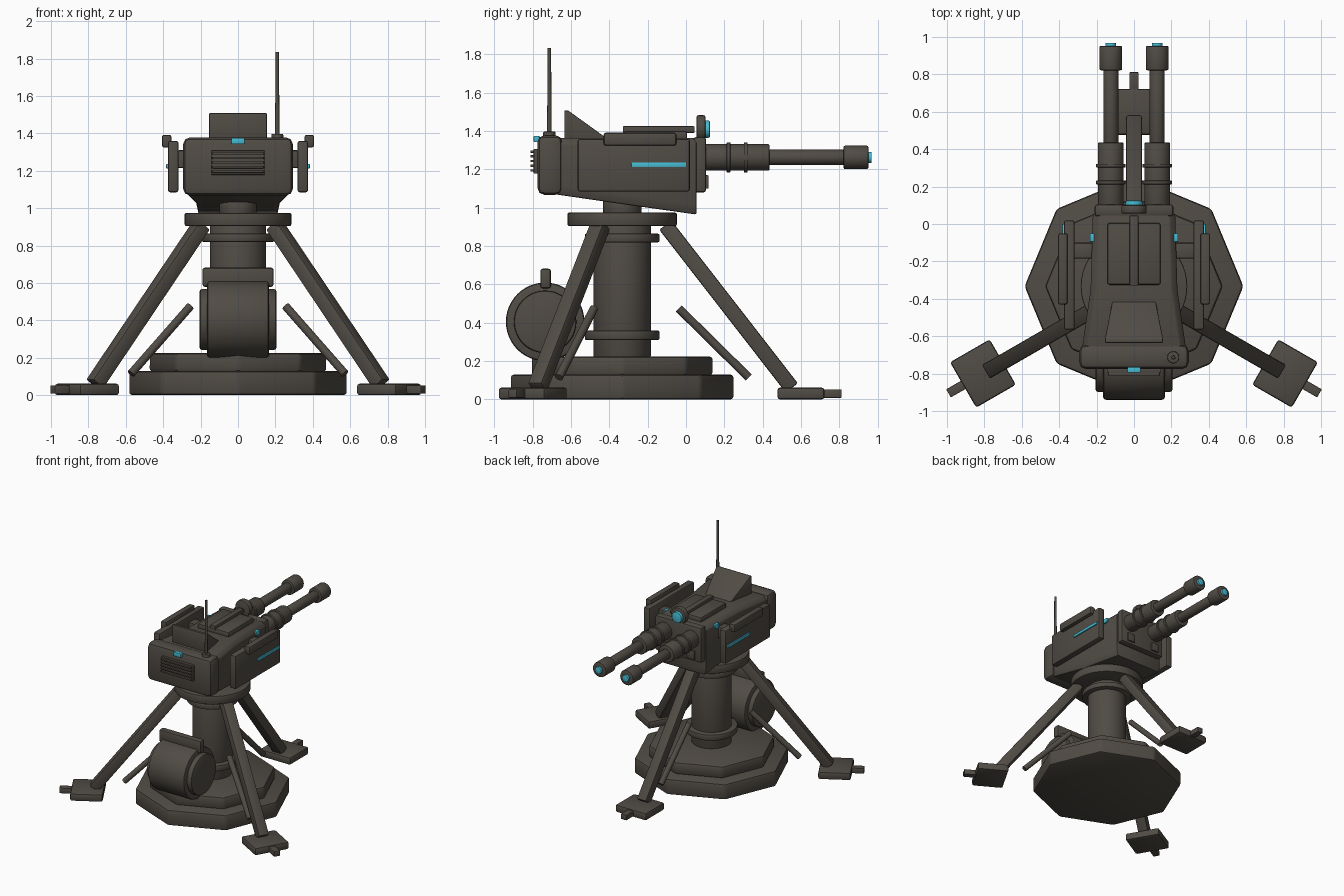
import bpy, bmesh, math
from mathutils import Vector, Matrix

if "Cube" in bpy.data.objects:
    bpy.data.objects.remove(bpy.data.objects["Cube"])


def material(name, col):
    m = bpy.data.materials.new(name)
    m.diffuse_color = (*col, 1)
    m.use_nodes = True
    m.node_tree.nodes["Principled BSDF"].inputs["Base Color"].default_value = m.diffuse_color
    return m


DARK = material("dark gunmetal", (0.080, 0.070, 0.058))
CYAN = material("cyan glow", (0.06, 0.50, 0.65))
CY = -0.333  # y of the pedestal axis


def finish(name, bm, mat=DARK, bevel=0.0, segs=2):
    bmesh.ops.recalc_face_normals(bm, faces=bm.faces)
    me = bpy.data.meshes.new(name)
    bm.to_mesh(me)
    bm.free()
    ob = bpy.data.objects.new(name, me)
    bpy.context.collection.objects.link(ob)
    me.materials.append(mat)
    bpy.ops.object.select_all(action='DESELECT')
    ob.select_set(True)
    bpy.context.view_layer.objects.active = ob
    if bevel:
        b = ob.modifiers.new("bevel", 'BEVEL')
        b.width, b.segments, b.limit_method = bevel, segs, 'ANGLE'
        bpy.ops.object.modifier_apply(modifier="bevel")
    bpy.ops.object.shade_smooth_by_angle(angle=math.radians(30))
    return ob


def box(name, x, y, z, mat=DARK, bevel=0.01, spin=None):
    """Box from (min, max) ranges; spin is an optional matrix."""
    bm = bmesh.new()
    bmesh.ops.create_cube(bm, size=1)
    for v in bm.verts:
        v.co = Vector([(r[0] + r[1]) / 2 + c * (r[1] - r[0]) for r, c in zip((x, y, z), v.co)])
    if spin:
        bm.transform(spin)
    return finish(name, bm, mat, bevel)


def rod(name, a, b, r, r2=None, sides=32, mat=DARK, bevel=0.0, turn=0.0):
    """Cylinder or cone between two points."""
    a, b = Vector(a), Vector(b)
    bm = bmesh.new()
    bmesh.ops.create_cone(bm, cap_ends=True, segments=sides, radius1=r,
                          radius2=r if r2 is None else r2, depth=(b - a).length)
    q = (b - a).to_track_quat('Z', 'Y').to_matrix().to_4x4()
    bm.transform(Matrix.Translation((a + b) / 2) @ q @ Matrix.Rotation(turn, 4, 'Z'))
    return finish(name, bm, mat, bevel)


def loft(name, sections, mat=DARK, bevel=0.0):
    """Skin a list of equal-length point rings."""
    bm = bmesh.new()
    rings = [[bm.verts.new(p) for p in s] for s in sections]
    n = len(rings[0])
    for p, q in zip(rings, rings[1:]):
        for i in range(n):
            bm.faces.new((p[i], p[(i + 1) % n], q[(i + 1) % n], q[i]))
    bm.faces.new(rings[0])
    bm.faces.new(rings[-1])
    return finish(name, bm, mat, bevel)


def vertical(name, r, z0, z1, sides=48, bevel=0.008):
    return rod(name, (0, CY, z0), (0, CY, z1), r, sides=sides, bevel=bevel)


# Octagonal base and pedestal
vertical("base_lower", 0.585, 0, 0.13, 8, 0.018)
vertical("base_upper", 0.475, 0.125, 0.225, 8, 0.018)
vertical("column", 0.15, 0.22, 0.92)
vertical("column_lower_ring", 0.195, 0.31, 0.36)
vertical("column_upper_ring", 0.195, 0.82, 0.865)
vertical("turntable", 0.285, 0.905, 0.975)
vertical("pivot", 0.10, 0.96, 1.05)

# Three legs with feet, spikes and braces
for i, ang in enumerate((90, 210, 330)):
    m = Matrix.Translation((0, CY, 0)) @ Matrix.Rotation(math.radians(ang), 4, 'Z')
    top, low = Vector((0.225, 0, 0.91)), Vector((0.885, 0, 0.06))
    d = low - top
    tilt = Matrix.Translation(top) @ Matrix.Rotation(math.atan2(-d.z, d.x), 4, 'Y')
    box(f"leg_{i}", (0, d.length), (-0.042, 0.042), (-0.04, 0.04), spin=m @ tilt)
    box(f"foot_{i}", (0.81, 1.055), (-0.14, 0.14), (0, 0.062), bevel=0.014, spin=m)
    box(f"foot_spike_{i}", (1.04, 1.145), (-0.025, 0.025), (0.008, 0.052), bevel=0.004, spin=m)
    rod(f"brace_{i}", m @ Vector((0.295, 0, 0.475)), m @ Vector((0.66, 0, 0.115)), 0.022, sides=16)

# Ammunition drum
rod("drum", (-0.165, -0.735, 0.405), (0.165, -0.735, 0.405), 0.205, sides=48, bevel=0.015)
rod("drum_caps", (-0.205, -0.735, 0.405), (0.205, -0.735, 0.405), 0.163, sides=48, bevel=0.012)
box("drum_handle", (-0.19, 0.19), (-0.76, -0.705), (0.58, 0.682), bevel=0.012)

# Turret hull, tapering towards the barrels


def hull_ring(y, w, z0, z1):
    c = 0.03
    return [(-w + 0.01, y, z0), (w - 0.01, y, z0), (w, y, z0 + 0.05), (w, y, z1 - c),
            (w - c, y, z1), (-w + c, y, z1), (-w, y, z1 - c), (-w, y, z0 + 0.05)]


loft("hull", [hull_ring(-0.68, 0.28, 1.07, 1.365), hull_ring(-0.35, 0.232, 1.022, 1.365),
              hull_ring(0.055, 0.22, 0.965, 1.365)], bevel=0.008)
box("hull_front_plate", (-0.21, 0.21), (0.04, 0.105), (1.08, 1.37), bevel=0.015)
box("rear_cover", (-0.293, 0.293), (-0.775, -0.645), (1.068, 1.378), bevel=0.035)

# Top hatch with centre strip
box("hatch", (-0.142, 0.142), (-0.325, 0.005), (1.35, 1.402), bevel=0.012)
box("hatch_strip", (-0.024, 0.024), (-0.33, 0.045), (1.39, 1.426), bevel=0.006)

# Sloped rear fin
loft("rear_fin", [[(-w, y, 1.35), (w, y, 1.35), (w, y, z), (-w, y, z)]
                  for y, w, z in ((-0.635, 0.155, 1.508), (-0.615, 0.155, 1.508),
                                  (-0.41, 0.115, 1.36))], bevel=0.015)

# Rear vent and status light
box("vent_frame", (-0.145, 0.145), (-0.795, -0.77), (1.178, 1.308), bevel=0.005)
for i in range(5):
    z = 1.195 + i * 0.0245
    box(f"vent_slat_{i}", (-0.138, 0.138), (-0.812, -0.79), (z - 0.006, z + 0.006), bevel=0.002)
box("rear_light", (-0.035, 0.035), (-0.795, -0.765), (1.343, 1.376), CYAN, 0.004)

# Antenna
rod("antenna_base", (0.21, -0.713, 1.35), (0.21, -0.713, 1.398), 0.032, sides=20, bevel=0.006)
rod("antenna_mast", (0.21, -0.713, 1.39), (0.21, -0.713, 1.835), 0.012, 0.009, sides=12)

# Round sight with lens
rod("sight", (0, 0.055, 1.415), (0, 0.102, 1.415), 0.068, sides=32, bevel=0.01)
rod("sight_lens", (0, 0.095, 1.41), (0, 0.125, 1.41), 0.045, sides=32, mat=CYAN, bevel=0.008)

# Mirrored parts: side armour and twin guns
for s, side in ((-1, "left"), (1, "right")):
    def span(a, b):
        return tuple(sorted((s * a, s * b)))

    box(f"{side}_armour", span(0.318, 0.375), (-0.565, 0.02), (1.085, 1.36), bevel=0.012)
    box(f"{side}_armour_lip", span(0.355, 0.407), (-0.43, -0.05), (1.325, 1.392), bevel=0.012)
    box(f"{side}_armour_light", span(0.37, 0.384), (-0.285, 0.0), (1.213, 1.236), CYAN, 0.002)
    box(f"{side}_armour_mount", span(0.2, 0.325), (-0.185, -0.1), (1.215, 1.31))
    box(f"{side}_hull_light", span(0.21, 0.236), (-0.095, -0.05), (1.31, 1.345), CYAN, 0.002)
    box(f"{side}_gun_bracket", span(0.085, 0.155), (0.09, 0.118), (1.10, 1.17), bevel=0.005)

    def gun(part, y0, y1, r, mat=DARK, bevel=0.005):
        rod(f"{side}_{part}", (s * 0.124, y0, 1.263), (s * 0.124, y1, 1.263), r, mat=mat, bevel=bevel)

    gun("gun_jacket", 0.08, 0.435, 0.069)
    gun("jacket_ring_rear", 0.212, 0.232, 0.079)
    gun("jacket_ring_front", 0.302, 0.322, 0.079)
    gun("barrel", 0.42, 0.84, 0.04)
    gun("muzzle", 0.822, 0.952, 0.061, bevel=0.008)
    gun("muzzle_glow", 0.94, 0.969, 0.029, CYAN, 0.004)
